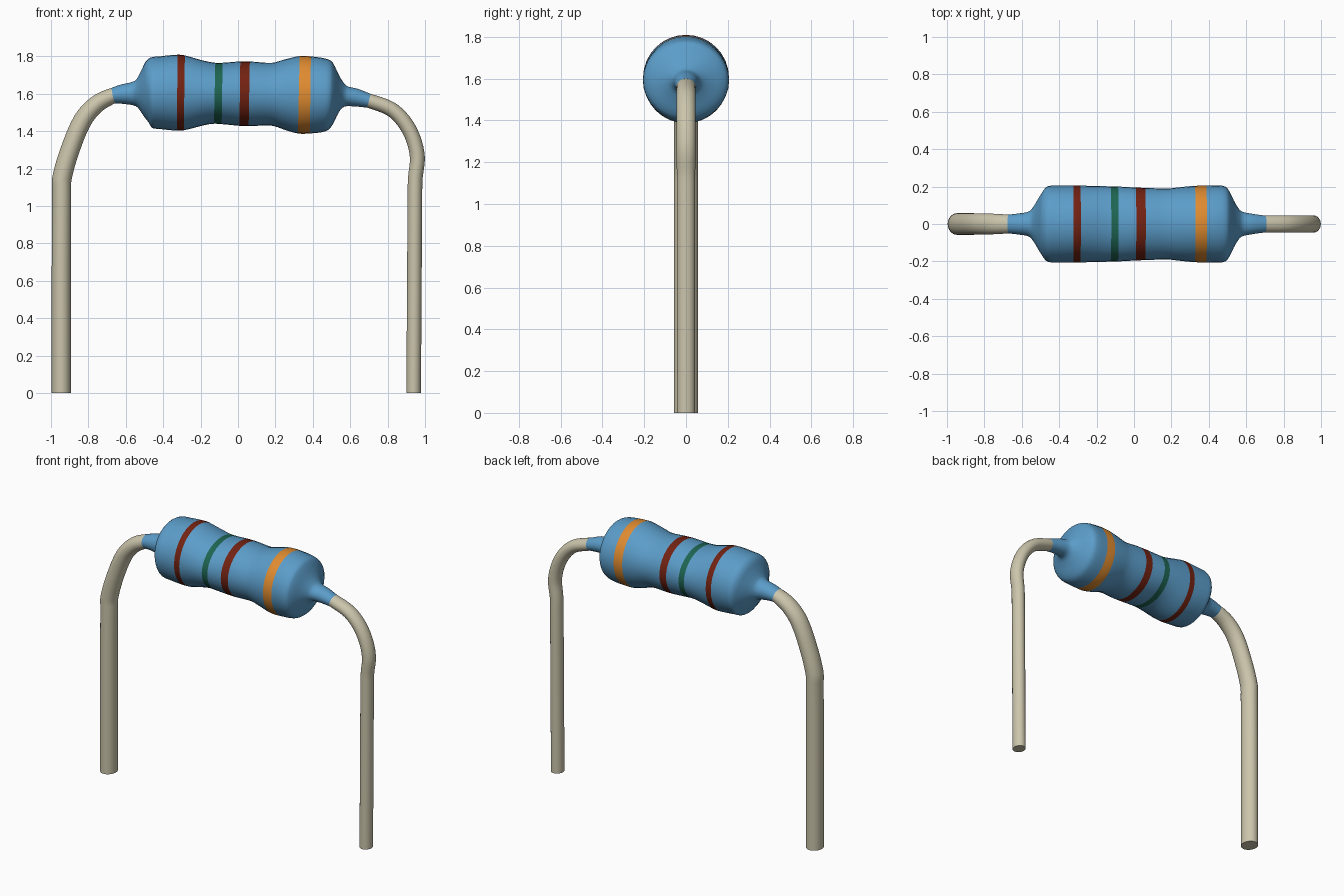
import bpy, math
from mathutils import Vector

if "Cube" in bpy.data.objects:
    bpy.data.objects.remove(bpy.data.objects["Cube"])

SIDES = 32


def material(name, rgb):
    m = bpy.data.materials.new(name)
    m.diffuse_color = (*rgb, 1)
    m.use_nodes = True
    m.node_tree.nodes["Principled BSDF"].inputs["Base Color"].default_value = m.diffuse_color
    return m


BLUE = material("blue coating", (0.105, 0.335, 0.585))
RED = material("dark red band", (0.17, 0.016, 0.006))
GREEN = material("green band", (0.013, 0.13, 0.085))
ORANGE = material("orange band", (0.74, 0.26, 0.03))
METAL = material("wire metal", (0.60, 0.56, 0.41))


def smooth_path(stations, steps):
    """Hermite curve through the stations, spaced by chord length."""
    p = [Vector(s[:4]) for s in stations]
    t = [0.0]
    for a, b in zip(p, p[1:]):
        t.append(t[-1] + (b - a).length)
    last = len(p) - 1
    tan = []
    for i in range(len(p)):
        a, b = max(i - 1, 0), min(i + 1, last)
        tan.append((p[b] - p[a]) / (t[b] - t[a]))
    out, mats = [], []
    for i in range(last):
        h = t[i + 1] - t[i]
        for k in range(steps):
            u = k / steps
            out.append(p[i] * (2*u**3 - 3*u**2 + 1) + p[i + 1] * (3*u**2 - 2*u**3)
                       + tan[i] * h * (u**3 - 2*u**2 + u) + tan[i + 1] * h * (u**3 - u**2))
            mats.append(stations[i][4] if len(stations[i]) > 4 else 0)
    out.append(p[-1])
    return out, mats


def sweep(name, stations, materials, steps=4):
    """Elliptical tube; a station is x, z, half depth in y, in-plane radius, material."""
    path, mats = smooth_path(stations, steps)
    verts, faces = [], []
    for i, s in enumerate(path):
        a, b = path[max(i - 1, 0)], path[min(i + 1, len(path) - 1)]
        d = Vector((b[0] - a[0], b[1] - a[1])).normalized()
        for k in range(SIDES):
            w = 2 * math.pi * k / SIDES
            n = s[3] * math.sin(w)
            verts.append((s[0] - d.y * n, s[2] * math.cos(w), s[1] + d.x * n))
    for i in range(len(path) - 1):
        for k in range(SIDES):
            j = (k + 1) % SIDES
            r, q = i * SIDES, (i + 1) * SIDES
            faces.append((r + k, r + j, q + j, q + k))
    n = len(verts)
    faces += [tuple(range(SIDES))[::-1], tuple(range(n - SIDES, n))]
    mesh = bpy.data.meshes.new(name)
    mesh.from_pydata(verts, [], faces)
    for m in materials:
        mesh.materials.append(m)
    for f in mesh.polygons:
        if f.index < len(mats) * SIDES:
            f.material_index = mats[f.index // SIDES]
    # make normals point outward
    import bmesh
    bm = bmesh.new()
    bm.from_mesh(mesh)
    bmesh.ops.recalc_face_normals(bm, faces=bm.faces)
    bm.to_mesh(mesh)
    bm.free()
    ob = bpy.data.objects.new(name, mesh)
    bpy.context.collection.objects.link(ob)
    bpy.ops.object.select_all(action='DESELECT')
    ob.select_set(True)
    bpy.context.view_layer.objects.active = ob
    bpy.ops.object.shade_smooth_by_angle(angle=math.radians(40))
    return ob


# Coated body with necks and colour bands (1 red, 2 green, 3 orange)
sweep("body", [
    (-.67, 1.590, .050, .042, 0), (-.62, 1.598, .056, .052, 0),
    (-.565, 1.601, .066, .062, 0), (-.54, 1.602, .090, .075, 0),
    (-.50, 1.604, .155, .140, 0), (-.465, 1.606, .200, .187, 0),
    (-.42, 1.606, .205, .194, 0), (-.325, 1.606, .205, .203, 1),
    (-.287, 1.605, .205, .200, 0), (-.18, 1.604, .203, .172, 0),
    (-.125, 1.603, .201, .163, 2), (-.085, 1.602, .200, .164, 0),
    (.01, 1.601, .195, .172, 1), (.06, 1.600, .193, .173, 0),
    (.18, 1.598, .190, .168, 0), (.25, 1.597, .197, .188, 0),
    (.325, 1.595, .204, .207, 3), (.387, 1.594, .205, .206, 0),
    (.47, 1.593, .205, .194, 0), (.50, 1.592, .190, .175, 0),
    (.545, 1.590, .105, .090, 0), (.575, 1.587, .068, .056, 0),
    (.63, 1.580, .055, .048, 0), (.70, 1.563, .045, .038, 0),
], [BLUE, RED, GREEN, ORANGE])

# Thicker left lead, from the foot up into the neck
sweep("left_lead", [
    (-.945, 0, .058, .051), (-.945, .6, .058, .051), (-.943, 1.08, .058, .051),
    (-.941, 1.15, .058, .052), (-.898, 1.30, .058, .051), (-.83, 1.46, .057, .050),
    (-.755, 1.545, .055, .047), (-.67, 1.590, .050, .042), (-.63, 1.598, .045, .036),
], [METAL])

# Thinner right lead
sweep("right_lead", [
    (.939, 0, .044, .039), (.943, .6, .044, .039), (.946, 1.08, .044, .039),
    (.948, 1.15, .044, .039), (.959, 1.26, .046, .040), (.935, 1.365, .046, .040),
    (.885, 1.455, .046, .040), (.815, 1.52, .046, .039), (.70, 1.563, .045, .038),
    (.65, 1.577, .040, .034),
], [METAL])
